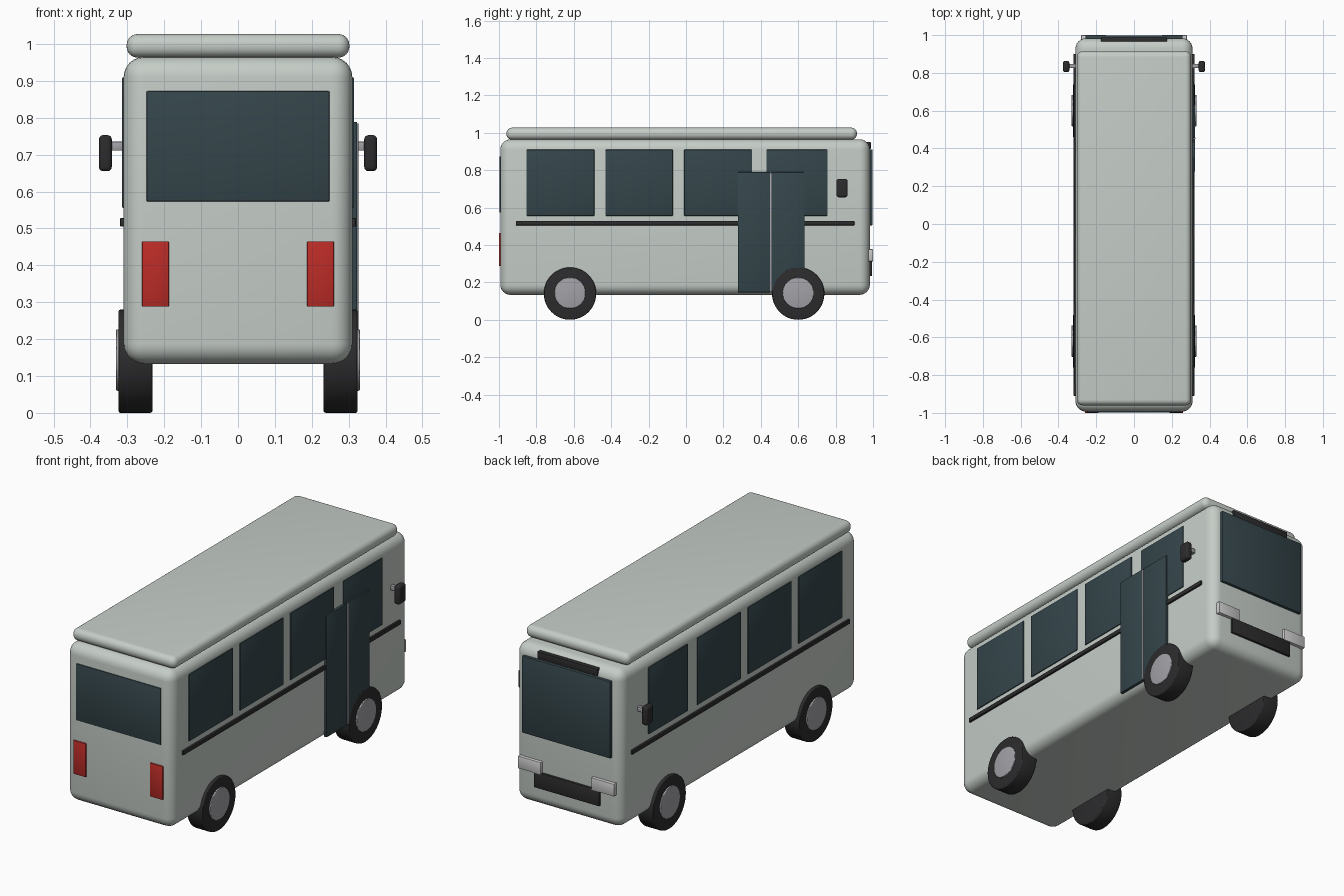
import bpy
from math import pi
from mathutils import Vector

cube = bpy.data.objects.get("Cube")
if cube:
    bpy.data.objects.remove(cube, do_unlink=True)


def material(name, r, g, b):
    m = bpy.data.materials.new(name)
    m.use_nodes = True
    m.diffuse_color = (r, g, b, 1)
    m.node_tree.nodes["Principled BSDF"].inputs["Base Color"].default_value = (r, g, b, 1)
    return m


PAINT = material("paint", 0.56, 0.61, 0.57)
GLASS = material("glass", 0.035, 0.06, 0.07)
BLACK = material("black_trim", 0.025, 0.025, 0.027)
METAL = material("metal", 0.36, 0.36, 0.39)
LAMP = material("headlight", 0.8, 0.8, 0.78)
RED = material("tail_light", 0.5, 0.025, 0.02)


def finish(name, mat, bevel, segments):
    """Name, colour, bevel and smooth the active object."""
    ob = bpy.context.object
    ob.name = name
    ob.data.materials.append(mat)
    if bevel:
        mod = ob.modifiers.new("Bevel", 'BEVEL')
        mod.width, mod.segments, mod.limit_method = bevel, segments, 'ANGLE'
        bpy.ops.object.modifier_apply(modifier=mod.name)
    bpy.ops.object.shade_smooth_by_angle()
    return ob


def box(name, x, y, z, mat, bevel=0.003, segments=2):
    """Box from its extents along each axis."""
    lo, hi = (Vector(v) for v in zip(x, y, z))
    bpy.ops.mesh.primitive_cube_add(size=1, location=(lo + hi) / 2)
    bpy.context.object.scale = hi - lo
    bpy.ops.object.transform_apply(location=False, rotation=False, scale=True)
    return finish(name, mat, bevel, segments)


def disc(name, x, y, z, radius, mat, bevel):
    """Cylinder lying along x."""
    bpy.ops.mesh.primitive_cylinder_add(vertices=48, radius=radius, depth=abs(x[1] - x[0]),
                                        location=(sum(x) / 2, y, z), rotation=(0, pi / 2, 0))
    return finish(name, mat, bevel, 3)


# Shell and roof
box("body", (-0.31, 0.31), (-0.993, 0.983), (0.133, 0.965), PAINT, 0.055, 6)
box("roof_panel", (-0.302, 0.302), (-0.96, 0.914), (0.963, 1.027), PAINT, 0.03, 6)

# Parts repeated on both sides
windows = [(-0.853, -0.49), (-0.43, -0.07), (-0.01, 0.353), (0.43, 0.757)]
axles = {"front": -0.62, "back": 0.60}
for side, s in (("left", 1), ("right", -1)):
    def span(a, b):
        return sorted((s * a, s * b))

    for i, y in enumerate(windows, 1):
        box(f"{side}_window_{i}", span(0.3, 0.315), y, (0.556, 0.909), GLASS)
    box(f"{side}_trim_strip", span(0.3, 0.32), (-0.91, 0.90), (0.505, 0.528), BLACK)

    for end, y in axles.items():
        disc(f"{side}_{end}_tire", span(0.232, 0.324), y, 0.14, 0.14, BLACK, 0.006)
        disc(f"{side}_{end}_hub", span(0.30, 0.331), y, 0.143, 0.083, METAL, 0.004)

    # Mirror on its arm
    box(f"{side}_mirror_arm", span(0.3, 0.35), (0.825, 0.847), (0.711, 0.735), METAL)
    box(f"{side}_mirror", span(0.342, 0.377), (0.804, 0.864), (0.655, 0.753), BLACK, 0.012, 4)

    # Lamps at both ends
    box(f"{side}_tail_light", span(0.187, 0.26), (-1.0, -0.97), (0.288, 0.465), RED)
    box(f"{side}_headlight", span(0.147, 0.28), (0.95, 1.0), (0.312, 0.377), LAMP)

# Folding door
for name, y in (("door_leaf_1", (0.277, 0.45)), ("door_leaf_2", (0.456, 0.634))):
    box(name, (0.306, 0.323), y, (0.147, 0.789), GLASS)
box("door_seam", (0.306, 0.326), (0.449, 0.457), (0.15, 0.785), METAL, 0.001)

# End panels
box("end_window", (-0.248, 0.248), (-0.998, -0.97), (0.573, 0.872), GLASS)
box("windshield", (-0.257, 0.257), (0.96, 0.998), (0.505, 0.91), GLASS)
box("route_board", (-0.175, 0.175), (0.95, 0.988), (0.912, 0.95), BLACK)
box("grille", (-0.19, 0.19), (0.96, 0.995), (0.234, 0.318), BLACK)
